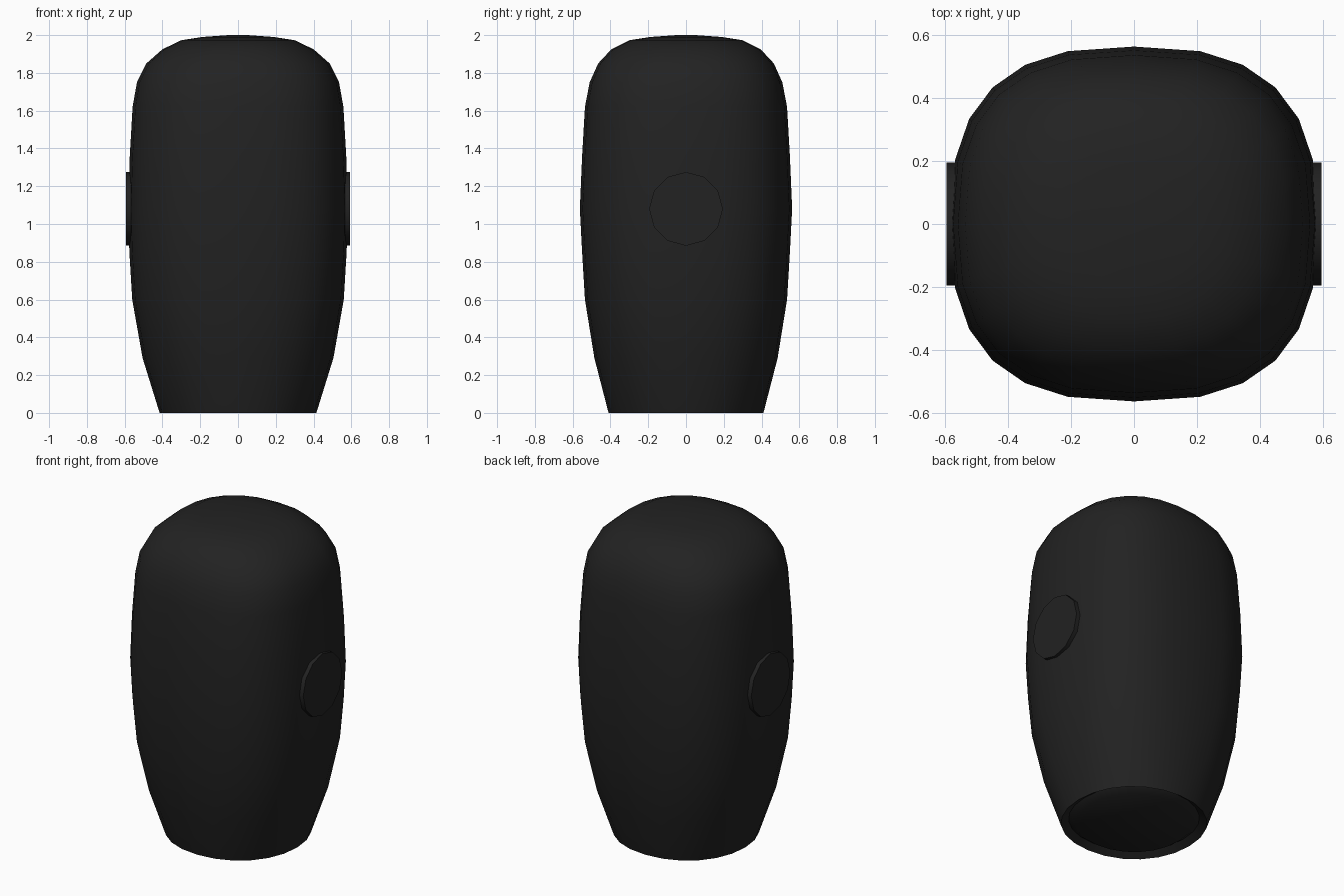
import bpy, bmesh, math

cube = bpy.data.objects.get("Cube")
if cube:
    bpy.data.objects.remove(cube, do_unlink=True)

# One flat colour for everything
black = bpy.data.materials.new("soft black")
black.use_nodes = True
COLOR = (0.016, 0.016, 0.016, 1)
black.diffuse_color = COLOR
black.node_tree.nodes["Principled BSDF"].inputs["Base Color"].default_value = COLOR

SEGMENTS = 24


def ring(bm, rx, ry, z, power):
    """Rounded-square loop of vertices."""
    verts = []
    for i in range(SEGMENTS):
        a = 2 * math.pi * i / SEGMENTS
        c, s = math.cos(a), math.sin(a)
        x = math.copysign(abs(c) ** (2 / power), c) * rx
        y = math.copysign(abs(s) ** (2 / power), s) * ry
        verts.append(bm.verts.new((x, y, z)))
    return verts


def loft(name, sections, angle):
    """Skin a stack of rings and cap both ends."""
    bm = bmesh.new()
    rings = [ring(bm, *s) for s in sections]
    for low, high in zip(rings, rings[1:]):
        for i in range(SEGMENTS):
            j = (i + 1) % SEGMENTS
            bm.faces.new((low[i], low[j], high[j], high[i]))
    bm.faces.new(rings[0][::-1])
    bm.faces.new(rings[-1])
    bmesh.ops.recalc_face_normals(bm, faces=bm.faces)
    mesh = bpy.data.meshes.new(name)
    bm.to_mesh(mesh)
    bm.free()
    obj = bpy.data.objects.new(name, mesh)
    bpy.context.collection.objects.link(obj)
    finish(obj, name, angle)


def finish(obj, name, angle):
    obj.name = name
    obj.data.materials.append(black)
    bpy.ops.object.select_all(action='DESELECT')
    obj.select_set(True)
    bpy.context.view_layer.objects.active = obj
    bpy.ops.object.shade_smooth_by_angle(angle=math.radians(angle))


# Body: grooved underside, swelling sides, soft domed top (rx, ry, z, squareness)
loft("body_shell", [
    (0.33, 0.33, 0.0, 2.1),
    (0.37, 0.37, 0.03, 2.1),
    (0.415, 0.41, 0.0, 2.1),
    (0.505, 0.485, 0.29, 2.3),
    (0.56, 0.535, 0.6, 2.5),
    (0.575, 0.55, 0.85, 2.6),
    (0.582, 0.562, 1.08, 2.65),
    (0.573, 0.55, 1.36, 2.65),
    (0.558, 0.535, 1.62, 2.6),
    (0.535, 0.51, 1.75, 2.6),
    (0.485, 0.465, 1.85, 2.5),
    (0.40, 0.395, 1.925, 2.4),
    (0.30, 0.30, 1.973, 2.3),
    (0.19, 0.19, 1.99, 2.2),
    (0.05, 0.05, 2.0, 2.0),
], 40)

# Round ear discs on both sides
for side, name in ((1, "left_ear_disc"), (-1, "right_ear_disc")):
    bpy.ops.mesh.primitive_cylinder_add(
        vertices=12, radius=0.195, depth=0.095,
        location=(side * 0.546, 0, 1.08), rotation=(0, math.pi / 2, 0))
    finish(bpy.context.object, name, 40)
